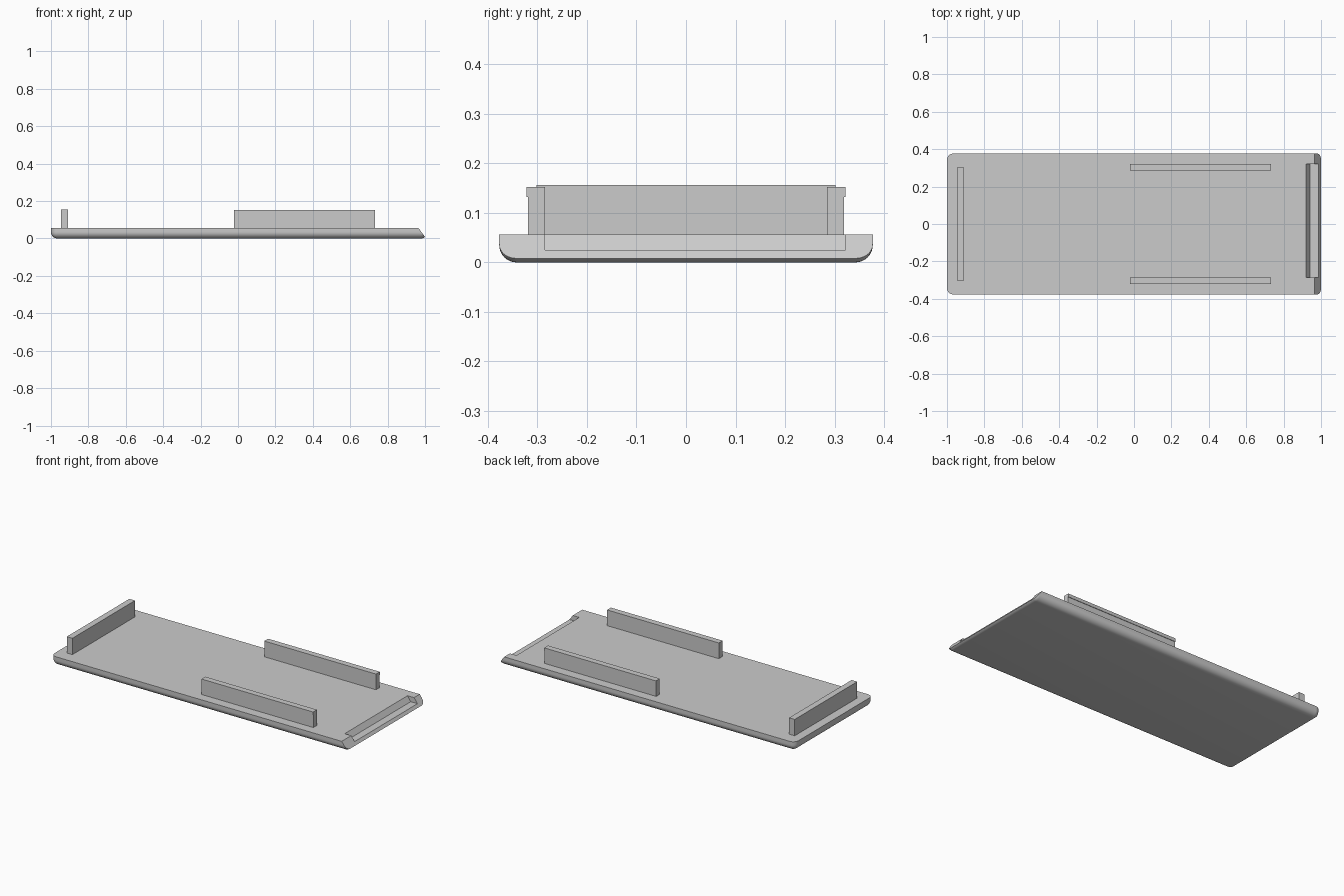
import bpy, bmesh
from mathutils import Vector

old = bpy.data.objects.get("Cube")
if old:
    bpy.data.objects.remove(old, do_unlink=True)

grey = bpy.data.materials.new("plain grey")
grey.use_nodes = True
colour = (0.6, 0.6, 0.6, 1)
grey.diffuse_color = colour
grey.node_tree.nodes["Principled BSDF"].inputs["Base Color"].default_value = colour


def finish(name, bm):
    bmesh.ops.recalc_face_normals(bm, faces=bm.faces)
    mesh = bpy.data.meshes.new(name)
    bm.to_mesh(mesh)
    bm.free()
    mesh.materials.append(grey)
    obj = bpy.data.objects.new(name, mesh)
    bpy.context.collection.objects.link(obj)
    return obj


def prism(name, profile, axis, start, end):
    """Extrude a closed profile along x or y."""
    bm = bmesh.new()
    at = (lambda u, v: (start, u, v)) if axis == "x" else (lambda u, v: (u, start, v))
    face = bm.faces.new([bm.verts.new(at(u, v)) for u, v in profile])
    new = bmesh.ops.extrude_face_region(bm, geom=[face])["geom"]
    step = Vector((end - start, 0, 0) if axis == "x" else (0, end - start, 0))
    bmesh.ops.translate(bm, vec=step, verts=[g for g in new if isinstance(g, bmesh.types.BMVert)])
    return finish(name, bm)


# Base plate: box with rounded sides and underside, square top edge
TOP = 0.056
x0, x1, half_y = -1.0, 1.0127, 0.377
bm = bmesh.new()
bmesh.ops.create_cube(bm, size=1)
for v in bm.verts:
    v.co = ((x1 + x0) / 2 + v.co.x * (x1 - x0), v.co.y * 2 * half_y, (v.co.z + 0.5) * TOP)
rounded = [e for e in bm.edges if min(v.co.z for v in e.verts) < TOP / 2]
bmesh.ops.bevel(bm, geom=rounded, offset=0.035, offset_type='OFFSET',
                segments=8, profile=0.5, affect='EDGES')

# Sloping cut across the right-hand end
geom = bm.verts[:] + bm.edges[:] + bm.faces[:]
cut = bmesh.ops.bisect_plane(bm, geom=geom, plane_co=(0.965, 0, TOP),
                             plane_no=(0.048, 0, 0.035), clear_outer=True)
rim = [g for g in cut["geom_cut"] if isinstance(g, bmesh.types.BMEdge)]
bmesh.ops.contextual_create(bm, geom=rim)
plate = finish("base_plate", bm)

# Offset latch recess in the sloping end
cutter = prism("recess_cutter", [(0.91, 0.0715), (0.942, 0.025), (1.1, 0.025), (1.1, 0.0715)],
               "y", -0.285, 0.322)
cutter.hide_render = True
cutter.hide_viewport = True
boolean = plate.modifiers.new("recess", 'BOOLEAN')
boolean.operation = 'DIFFERENCE'
boolean.solver = 'EXACT'
boolean.object = cutter
bpy.context.view_layer.update()
cut_mesh = bpy.data.meshes.new_from_object(
    plate.evaluated_get(bpy.context.evaluated_depsgraph_get()))
plate.modifiers.clear()
plate.data = cut_mesh
bpy.data.objects.remove(cutter, do_unlink=True)

# Soft shading on the rounded edges
bpy.ops.object.select_all(action='DESELECT')
plate.select_set(True)
bpy.context.view_layer.objects.active = plate
bpy.ops.object.shade_smooth_by_angle(angle=0.5)

# Long side ribs with a thin outer lip
for side, label in ((1, "back"), (-1, "front")):
    profile = [(0.285, 0.05), (0.319, 0.05), (0.319, 0.132),
               (0.322, 0.132), (0.322, 0.152), (0.285, 0.152)]
    prism(label + "_side_rib", [(side * y, z) for y, z in profile], "x", -0.022, 0.733)

# Cross rib at the left-hand end
prism("end_rib", [(-0.946, 0.05), (-0.908, 0.05), (-0.908, 0.156), (-0.946, 0.156)],
      "y", -0.302, 0.302)
